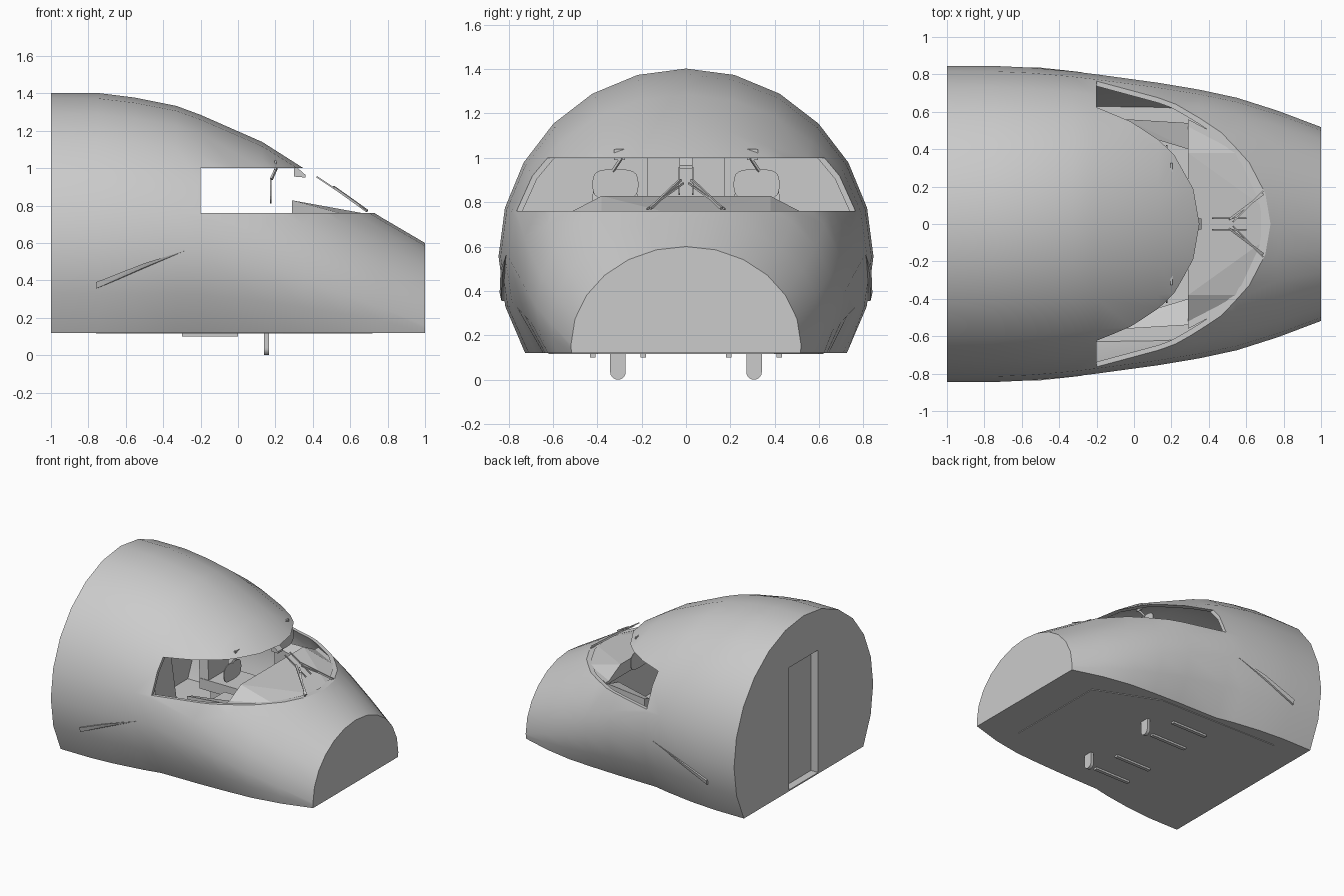
import bpy, bmesh, math
from mathutils import Vector

cube = bpy.data.objects.get("Cube")
if cube:
    bpy.data.objects.remove(cube, do_unlink=True)

grey = bpy.data.materials.new("light_grey")
grey.use_nodes = True
grey.diffuse_color = (0.6, 0.6, 0.6, 1)
grey.node_tree.nodes["Principled BSDF"].inputs["Base Color"].default_value = (0.6, 0.6, 0.6, 1)


def finish(name, bm):
    bmesh.ops.recalc_face_normals(bm, faces=bm.faces)
    mesh = bpy.data.meshes.new(name)
    bm.to_mesh(mesh)
    bm.free()
    mesh.materials.append(grey)
    obj = bpy.data.objects.new(name, mesh)
    bpy.context.collection.objects.link(obj)
    return obj


def solid(name, points):
    """Convex solid around a few points."""
    bm = bmesh.new()
    verts = [bm.verts.new(p) for p in points]
    res = bmesh.ops.convex_hull(bm, input=verts)
    loose = {g for g in res["geom_interior"] + res["geom_unused"] if isinstance(g, bmesh.types.BMVert)}
    bmesh.ops.delete(bm, geom=list(loose), context='VERTS')
    bmesh.ops.dissolve_limit(bm, angle_limit=0.01, verts=bm.verts, edges=bm.edges)
    return finish(name, bm)


def box(name, x, y, z):
    return solid(name, [(a, b, c) for a in x for b in y for c in z])


def bar(name, p, q, w):
    """Thin square bar between two points."""
    p, q = Vector(p), Vector(q)
    side = (q - p).cross(Vector((0, 0, 1))).normalized() * w / 2
    up = side.cross(q - p).normalized() * w / 2
    return solid(name, [e + s * side + u * up for e in (p, q) for s in (-1, 1) for u in (-1, 1)])


def cut(target, cutter):
    mod = target.modifiers.new("cut", 'BOOLEAN')
    mod.operation, mod.solver, mod.object = 'DIFFERENCE', 'EXACT', cutter
    bpy.context.view_layer.objects.active = target
    bpy.ops.object.modifier_apply(modifier=mod.name)
    bpy.data.objects.remove(cutter, do_unlink=True)


# Fuselage stations: x, half width, top height, widest height
stations = [(-1, .845, 1.402, .555), (-.75, .845, 1.402, .555), (-.55, .836, 1.377, .555),
            (-.33, .816, 1.333, .555), (-.2, .80, 1.285, .55), (.13, .755, 1.14, .47),
            (.35, .718, 1.0, .40), (.55, .675, .872, .33), (.77, .605, .735, .25),
            (1, .518, .60, .16)]


def loft(name, inset, floor, ends):
    bm = bmesh.new()
    rings = []
    for i, (x, a, top, mid) in enumerate(stations):
        x = ends[0] if i == 0 else ends[1] if i == len(stations) - 1 else x
        a, b = a - inset, top - mid - inset
        low = math.asin((floor - mid) / b)
        half = [math.radians(d) for d in range(90, -1, -15)] + [low / 2, low]
        ring = [(a * math.cos(t), mid + b * math.sin(t)) for t in half]
        ring = ring[::-1] + [(-y, z) for y, z in ring[1:]]
        rings.append([bm.verts.new((x, y, z)) for y, z in ring])
    n = len(rings[0])
    for r, s in zip(rings, rings[1:]):
        for k in range(n):
            bm.faces.new((r[k], r[(k + 1) % n], s[(k + 1) % n], s[k]))
    bm.faces.new(rings[0])
    bm.faces.new(rings[-1])
    return finish(name, bm)


# Hollow fuselage with wraparound window opening and recessed rear door
hull = loft("fuselage_shell", 0, .12, (-1, 1))
cut(hull, loft("cabin_space", .025, .135, (-.92, .97)))
cut(hull, box("window_space", (-.2, .95), (-1, 1), (.76, 1.0)))
cut(hull, box("door_recess", (-1.1, -.94), (-.175, .175), (.13, 1.07)))
bpy.ops.object.select_all(action='DESELECT')
hull.select_set(True)
bpy.context.view_layer.objects.active = hull
bpy.ops.object.shade_smooth_by_angle(angle=math.radians(25))

# Door leaf on the cabin side of the rear wall
box("cabin_door", (-.921, -.91), (-.175, .175), (.135, 1.07))

# Glareshield and its shelf under the windscreen
outline = [(.29, .56), (.45, .475), (.58, .355), (.67, .2), (.705, 0)]
solid("windscreen_shelf", [(x, s * y, z) for x, y in outline for s in (-1, 1) for z in (.735, .755)])
solid("glareshield", [(x, s * y, z) for s in (-1, 1) for x, y, z in
                      [(.29, .38, .828), (.29, .53, .75), (.55, .38, .758), (.68, .1, .757), (.29, .3, .75)]])
box("instrument_panel", (.31, .34), (-.5, .5), (.35, .74))
box("centre_console", (-.2, .32), (-.12, .12), (.13, .45))

# Overhead compass housing
solid("overhead_compass", [(x, y, z) for y in (-.03, .03) for x, z in
                           [(.3, 1.005), (.3, .955), (.36, .95), (.36, .965), (.32, 1.0)]])

# Belly plate
solid("belly_plate", [(x, s * y, z) for s in (-1, 1) for z in (.115, .121)
                      for x, y in [(-.76, .62), (.24, .6), (.72, .4)]])

for s, side in ((1, "left"), (-1, "right")):
    # Windscreen post and wiper
    bar(side + "_windscreen_post", (.42, s * .03, .955), (.6, s * .03, .835), .008)
    bar(side + "_wiper_arm", (.51, s * .025, .9), (.69, s * .16, .772), .012)
    bar(side + "_wiper_blade", (.53, s * .012, .885), (.69, s * .175, .768), .008)

    # Head-up display plate with rounded outline, hung from the roof
    plate = []
    for k in range(20):
        t = math.tau * k / 20
        c, d = math.cos(t), math.sin(t)
        plate.append((s * .318 + .104 * math.copysign(abs(c) ** .5, c),
                      .88 + .068 * math.copysign(abs(d) ** .7, d)))
    solid(side + "_display_plate", [(x, y, z) for y, z in plate for x in (.172, .178)])
    bar(side + "_display_arm", (.178, s * .33, .94), (.205, s * .29, 1.0), .012)
    box(side + "_display_mount", (.195, .207), (s * .30 - .025, s * .30 + .025), (.99, 1.04))

    # Seat
    y = s * .32
    box(side + "_seat_cushion", (-.46, -.08), (y - .13, y + .13), (.38, .46))
    solid(side + "_seat_back", [(x, y + w, z) for x, z, h in
                                [(-.46, .4, .13), (-.38, .4, .13), (-.5, .92, .08), (-.43, .92, .08),
                                 (-.49, .84, .1), (-.42, .84, .1)] for w in (-h, h)])
    box(side + "_seat_base", (-.4, -.14), (y - .08, y + .08), (.13, .38))

    # Seat rails under the belly
    for r, off in (("inner", .193), ("outer", .42)):
        box(side + "_" + r + "_rail", (-.3, 0), (s * off - .013, s * off + .013), (.1, .125))

    # Control column with rounded lower end passing through the floor
    y = s * .307
    foot = [(y + .035 * math.cos(math.pi * k / 10), .035 - .035 * math.sin(math.pi * k / 10)) for k in range(11)]
    solid(side + "_control_column", [(x, a, b) for x in (.14, .165)
                                     for a, b in foot + [(y - .035, .5), (y + .035, .5)]])
    box(side + "_control_wheel", (.11, .14), (y - .13, y + .13), (.5, .55))

    # Side console below the window sill
    solid(side + "_side_console", [(x, s * w, z) for x, w, z in
                                   [(-.04, .56, .72), (.29, .54, .74), (.29, .4, .7), (-.04, .5, .7),
                                    (-.04, .56, .14), (.29, .54, .14), (.29, .42, .14), (-.04, .5, .14)]])

    # Slim side strake on the outer skin
    solid(side + "_strake", [(x, s * w, z) for x, w, z in
                             [(-.76, .84, .39), (-.76, .832, .355), (-.76, .79, .39), (-.76, .79, .355),
                              (-.5, .836, .492), (-.5, .829, .47), (-.28, .812, .56), (-.28, .78, .555)]])
